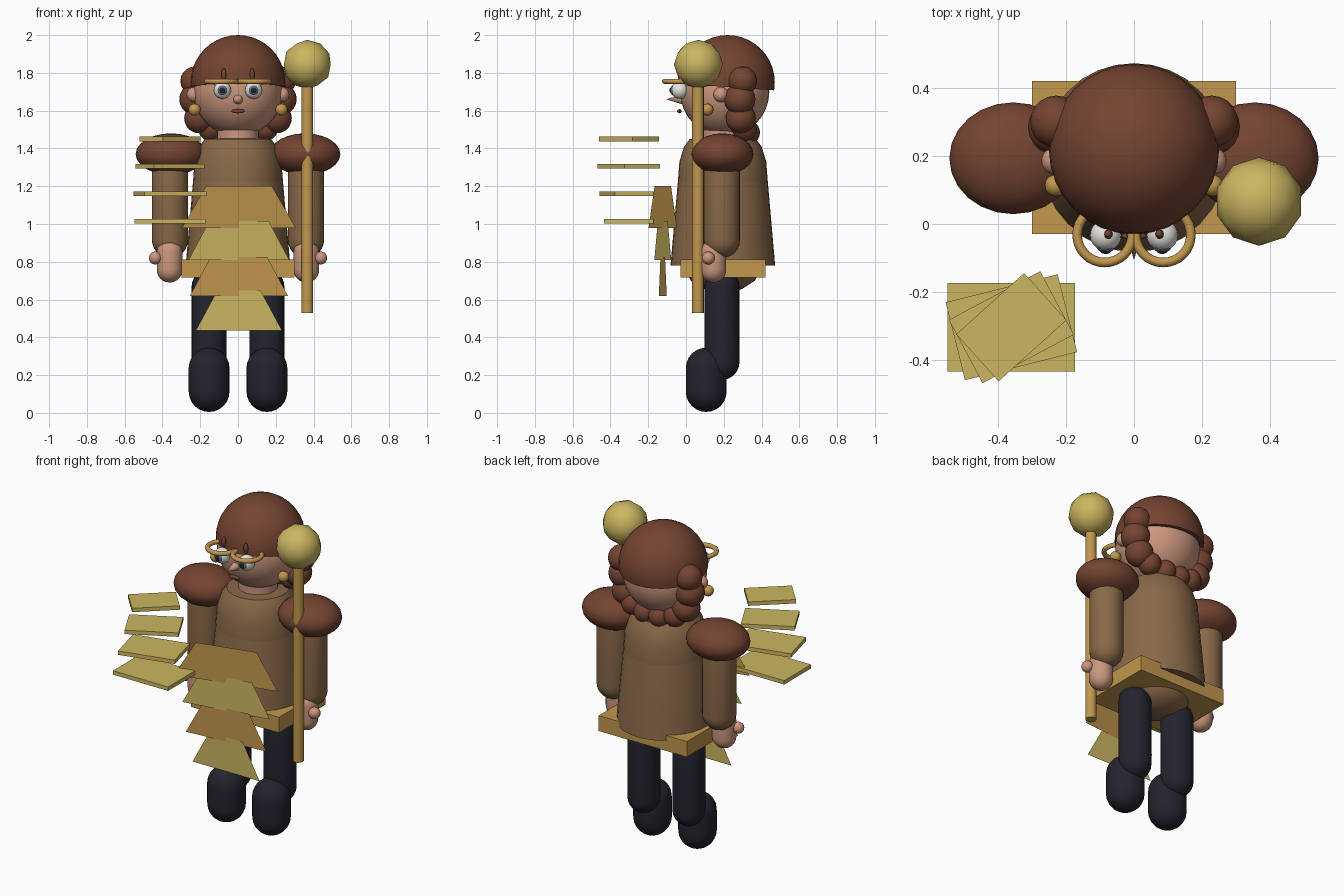
import bpy, bmesh, math
from mathutils import Matrix, Vector

if "Cube" in bpy.data.objects:
    bpy.data.objects.remove(bpy.data.objects["Cube"])


def material(name, rgb):
    m = bpy.data.materials.new(name)
    m.diffuse_color = (*rgb, 1)
    m.use_nodes = True
    m.node_tree.nodes["Principled BSDF"].inputs["Base Color"].default_value = m.diffuse_color
    return m


HAIR = material("chestnut", (0.175, 0.058, 0.031))
ROBE = material("robe_brown", (0.25, 0.14, 0.066))
SKIN = material("skin", (0.60, 0.31, 0.21))
NAVY = material("dark_navy", (0.017, 0.017, 0.028))
AMBER = material("amber", (0.54, 0.31, 0.075))
GOLD = material("pale_gold", (0.60, 0.47, 0.12))
WHITE = material("eye_white", (0.85, 0.83, 0.80))
IRIS = material("iris_grey", (0.12, 0.17, 0.25))


def finish(name, bm, mat, smooth=True):
    bmesh.ops.recalc_face_normals(bm, faces=bm.faces)
    me = bpy.data.meshes.new(name)
    bm.to_mesh(me)
    bm.free()
    me.materials.append(mat)
    ob = bpy.data.objects.new(name, me)
    bpy.context.collection.objects.link(ob)
    if smooth:
        bpy.context.view_layer.objects.active = ob
        bpy.ops.object.select_all(action='DESELECT')
        ob.select_set(True)
        bpy.ops.object.shade_smooth_by_angle(angle=math.radians(40))
    return ob


def ellipsoid(name, loc, size, mat, seg=24):
    bm = bmesh.new()
    m = Matrix.Translation(loc) @ Matrix.Diagonal((*size, 1))
    bmesh.ops.create_uvsphere(bm, u_segments=seg, v_segments=max(8, seg // 2), radius=1, matrix=m)
    return finish(name, bm, mat)


def ball(name, loc, r, mat, seg=20):
    return ellipsoid(name, loc, (r, r, r), mat, seg)


def lathe(name, loc, profile, mat, seg=32):
    """Revolve (radius, z) points about a vertical axis."""
    bm = bmesh.new()
    vs = [bm.verts.new((r, 0, z)) for r, z in profile]
    es = [bm.edges.new(p) for p in zip(vs, vs[1:])]
    bmesh.ops.spin(bm, geom=vs + es, cent=(0, 0, 0), axis=(0, 0, 1),
                   angle=math.tau, steps=seg, use_duplicate=False)
    bmesh.ops.remove_doubles(bm, verts=bm.verts, dist=1e-5)
    bmesh.ops.translate(bm, verts=bm.verts, vec=loc)
    return finish(name, bm, mat)


def capsule(name, x, y, r, z0, z1, mat):
    arc = [math.radians(a) for a in range(-90, 91, 15)]
    pts = [(r * math.cos(a), (z0 + r if a <= 0 else z1 - r) + r * math.sin(a)) for a in arc]
    pts.insert(7, (r, z1 - r))
    pts[0], pts[-1] = (0, z0), (0, z1)
    return lathe(name, (x, y, 0), pts, mat, 24)


def box(name, loc, size, mat, yaw=0):
    bm = bmesh.new()
    m = Matrix.Translation(loc) @ Matrix.Rotation(yaw, 4, 'Z') @ Matrix.Diagonal((*size, 1))
    bmesh.ops.create_cube(bm, size=1, matrix=m)
    return finish(name, bm, mat, False)


def ring(name, loc, major, minor, mat):
    prof = [(major + minor * math.cos(a * math.tau / 10), minor * math.sin(a * math.tau / 10))
            for a in range(11)]
    return lathe(name, loc, prof, mat, 32)


CY = 0.195  # depth of the body axis

# Torso, robe, belt and neck
lathe("torso", (0, CY, 0), [(0, .64), (.10, .655), (.17, .70), (.21, .78), (.235, .95), (.24, 1.2),
                            (.23, 1.33), (.205, 1.41), (.175, 1.45), (0, 1.455)], ROBE)
lathe("robe", (0, CY, 0), [(0, 1.38), (.21, 1.38), (.235, 1.26), (.277, .78), (.2, .78)], ROBE)
box("belt_plate", (0, CY, .765), (.60, .45, .095), AMBER)
lathe("neck", (0, CY, 0), [(.11, 1.40), (.11, 1.55)], SKIN)

# Head and tilted-cut hair cap
ball("head", (0, .205, 1.70), .236, SKIN, 32)
bm = bmesh.new()
bmesh.ops.create_uvsphere(bm, u_segments=32, v_segments=20, radius=.25,
                          matrix=Matrix.Translation((0, .22, 1.75)))
cut = bmesh.ops.bisect_plane(bm, geom=bm.verts[:] + bm.edges[:] + bm.faces[:],
                             plane_co=(0, .22, 1.725), plane_no=Vector((0, .07, 1)), clear_inner=True)
bmesh.ops.contextual_create(bm, geom=[e for e in cut["geom_cut"] if isinstance(e, bmesh.types.BMEdge)])
finish("hair_cap", bm, HAIR)

# Nose and mouth
bm = bmesh.new()
bmesh.ops.create_cone(bm, cap_ends=True, segments=16, radius1=.026, radius2=0, depth=.085,
                      matrix=Matrix.Translation((0, -.063, 1.66)) @ Matrix.Rotation(math.pi / 2, 4, 'X'))
finish("nose", bm, SKIN)
ellipsoid("mouth", (0, -.035, 1.597), (.037, .012, .011), HAIR, 16)

# Staff
lathe("staff_rod", (.367, .063, 0), [(0, .53), (.031, .53), (.031, 1.76), (0, 1.76)], AMBER, 16)
bm = bmesh.new()
bmesh.ops.create_icosphere(bm, subdivisions=2, radius=.13, matrix=Matrix.Translation((.367, .066, 1.845)))
finish("staff_ball", bm, GOLD)

# Paired parts
for s, side in ((-1, "left"), (1, "right")):
    capsule(f"{side}_leg", s * .153, .19, .093, .175, .76, NAVY)
    capsule(f"{side}_shoe", s * .153, .107, .108, .005, .345, NAVY)
    ellipsoid(f"{side}_shoulder_puff", (s * .355, .193, 1.37), (.187, .164, .11), HAIR)
    capsule(f"{side}_arm", s * .36, .19, .096, .82, 1.42, ROBE)
    capsule(f"{side}_hand", s * .362, .145, .068, .69, .92, SKIN)
    ball(f"{side}_thumb", (s * .438, .118, .82), .034, SKIN)
    ball(f"{side}_ear", (s * .232, .185, 1.685), .04, SKIN)
    ball(f"{side}_earring", (s * .23, .113, 1.605), .032, AMBER)
    # Eyes, brows and glasses
    ball(f"{side}_eye", (s * .083, -.033, 1.708), .046, WHITE)
    ellipsoid(f"{side}_iris", (s * .083, -.066, 1.708), (.027, .018, .027), IRIS, 16)
    ellipsoid(f"{side}_pupil", (s * .083, -.078, 1.708), (.016, .010, .016), NAVY, 16)
    ellipsoid(f"{side}_brow", (s * .075, -.03, 1.79), (.013, .014, .035), HAIR, 12)
    ring(f"{side}_glasses_ring", (s * .086, -.032, 1.755), .081, .014, AMBER)
    # Beaded braid running from the temple to the nape
    beads = [(.228, .30, 1.757, .077), (.228, .285, 1.66, .083), (.205, .29, 1.56, .08),
             (.145, .31, 1.505, .066), (.05, .33, 1.485, .062)]
    for i, (x, y, z, r) in enumerate(beads):
        ball(f"{side}_braid_bead_{i + 1}", (s * x, y, z), r, HAIR)

# Tiered apron panels: thin upright trapezoids, each turned less than the one above
panels = [(.98, 1.20, .31, .18, 14), (.81, 1.015, .27, .16, 9.5),
          (.62, .825, .26, .15, 4.6), (.437, .647, .228, .115, 0)]
for i, (z0, z1, wb, wt, deg) in enumerate(panels):
    bm = bmesh.new()
    bm.faces.new([bm.verts.new(p) for p in ((-wb, 0, z0), (wb, 0, z0), (wt, 0, z1), (-wt, 0, z1))])
    bmesh.ops.transform(bm, verts=bm.verts, matrix=Matrix.Translation((.005, -.123, 0))
                        @ Matrix.Rotation(math.radians(deg), 4, 'Z'))
    finish(f"apron_panel_{i + 1}", bm, (AMBER, GOLD)[i % 2], False)

# Floating stack of twisting, shrinking slabs
for i in range(4):
    k = 1 - .095 * i
    box(f"floating_slab_{i + 1}", (-.36, -.303, 1.015 + .145 * i), (.375 * k, .26 * k, .024),
        GOLD, math.radians(14 * i))
